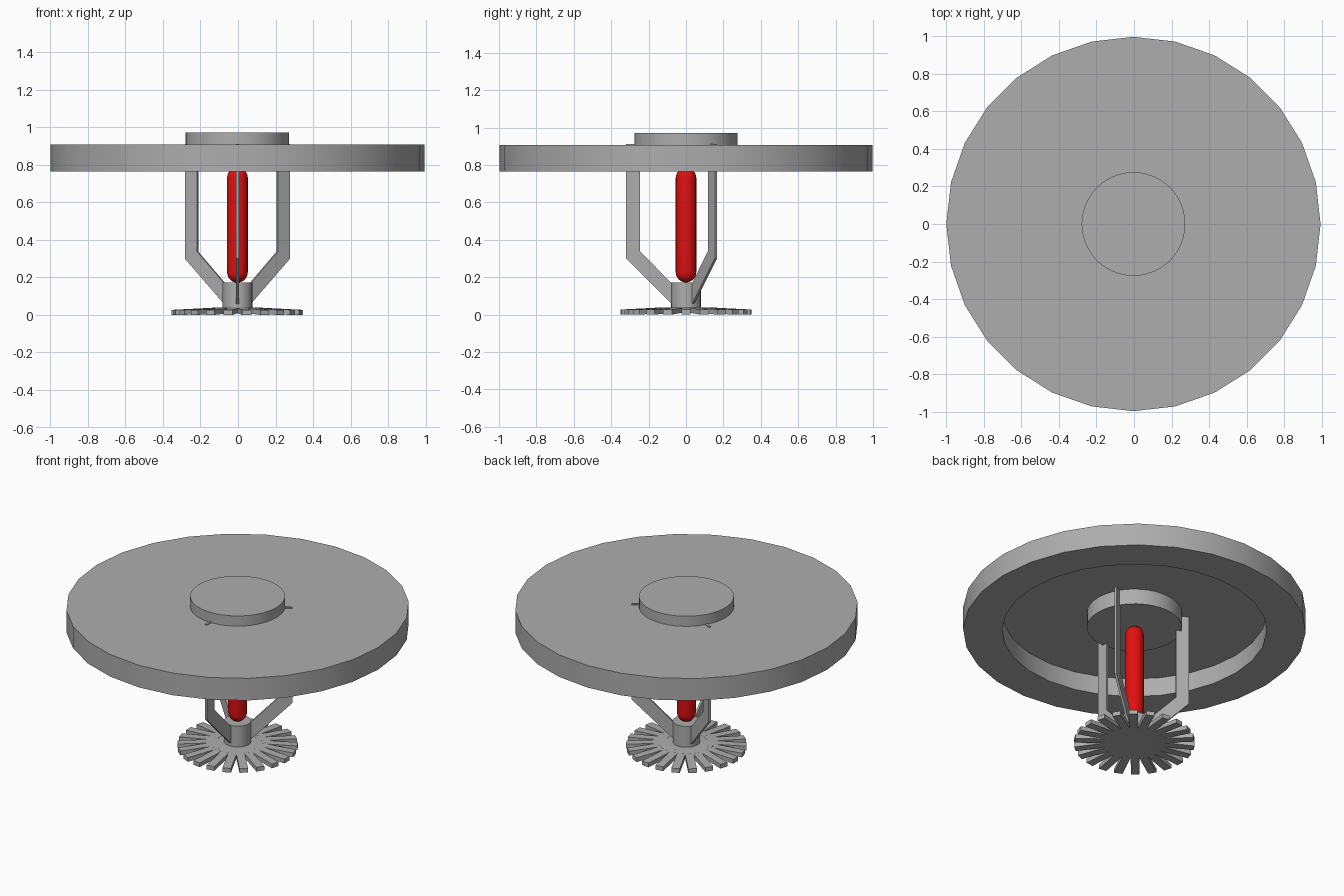
import bpy, bmesh, math
from mathutils import Matrix

if "Cube" in bpy.data.objects:
    bpy.data.objects.remove(bpy.data.objects["Cube"])

def material(name, rgb):
    m = bpy.data.materials.new(name)
    m.diffuse_color = (*rgb, 1)
    m.use_nodes = True
    m.node_tree.nodes["Principled BSDF"].inputs["Base Color"].default_value = m.diffuse_color
    return m

METAL = material("brushed_grey", (0.42, 0.42, 0.42))
RED = material("bulb_red", (0.75, 0.005, 0.005))
CX = -0.003

def finish(name, bm, mat, smooth=True):
    bmesh.ops.remove_doubles(bm, verts=bm.verts, dist=1e-5)
    bmesh.ops.recalc_face_normals(bm, faces=bm.faces)
    me = bpy.data.meshes.new(name)
    bm.to_mesh(me)
    bm.free()
    ob = bpy.data.objects.new(name, me)
    bpy.context.collection.objects.link(ob)
    me.materials.append(mat)
    ob.location.x = CX
    if smooth:
        bpy.ops.object.select_all(action='DESELECT')
        ob.select_set(True)
        bpy.context.view_layer.objects.active = ob
        bpy.ops.object.shade_smooth_by_angle(angle=math.radians(35))
    return ob

def lathe(name, profile, sides, mat):
    """Turn an (r, z) profile, starting and ending on the axis."""
    bm = bmesh.new()
    rings = []
    for r, z in profile:
        if r == 0:
            rings.append([bm.verts.new((0, 0, z))] * sides)
        else:
            rings.append([bm.verts.new((r * math.cos(2 * math.pi * i / sides),
                                        r * math.sin(2 * math.pi * i / sides), z))
                          for i in range(sides)])
    for a, b in zip(rings, rings[1:]):
        for i in range(sides):
            j = (i + 1) % sides
            bm.faces.new(list(dict.fromkeys((a[i], a[j], b[j], b[i]))))
    return finish(name, bm, mat)

def plate(name, outline, half_width, angle):
    """Upright plate: (r, z) outline extruded sideways, turned to an angle."""
    bm = bmesh.new()
    sides = [[bm.verts.new((r, s * half_width, z)) for r, z in outline] for s in (-1, 1)]
    for s in sides:
        bm.faces.new(s)
    n = len(outline)
    for i in range(n):
        j = (i + 1) % n
        bm.faces.new((sides[0][i], sides[0][j], sides[1][j], sides[1][i]))
    bm.transform(Matrix.Rotation(angle, 4, 'Z'))
    return finish(name, bm, METAL, smooth=False)

# Ceiling cover: shallow cup open at the bottom
lathe("ceiling_cover", [(0, 0.907), (0.997, 0.907), (0.997, 0.765),
                        (0.77, 0.765), (0.77, 0.883), (0, 0.883)], 28, METAL)

# Pipe fitting through the cover
lathe("pipe_fitting", [(0, 0.972), (0.276, 0.972), (0.276, 0.785), (0, 0.785)], 48, METAL)

# Glass bulb: capsule with rounded ends
R, LOW, HIGH = 0.055, 0.172, 0.786
cap = [(R * math.sin(a), R * math.cos(a)) for a in (math.pi / 2 * k / 6 for k in range(7))]
bulb = [(r, HIGH - R + h) for r, h in cap] + [(r, LOW + R - h) for r, h in reversed(cap)]
lathe("glass_bulb", bulb, 24, RED)

# Collar under the bulb
lathe("collar", [(0, 0.173), (0.079, 0.173), (0.079, 0.03), (0, 0.03)], 32, METAL)

# Three frame arms
arm = [(0.32, 0.912), (0.32, 0.30), (0.07, 0.05), (0.07, 0.16), (0.245, 0.338), (0.245, 0.912)]
for k in range(3):
    plate(f"frame_arm_{k + 1}", arm, 0.007, math.radians(30 + 120 * k))

# Deflector: centre disc with 22 radial teeth
lathe("deflector_disc", [(0, 0.041), (0.165, 0.037), (0.165, 0.010), (0, 0.014)], 44, METAL)
tooth = [(0.12, 0.012), (0.35, 0.0), (0.35, 0.027), (0.12, 0.039)]
for k in range(22):
    plate(f"deflector_tooth_{k + 1}", tooth, 0.025, 2 * math.pi * k / 22)
